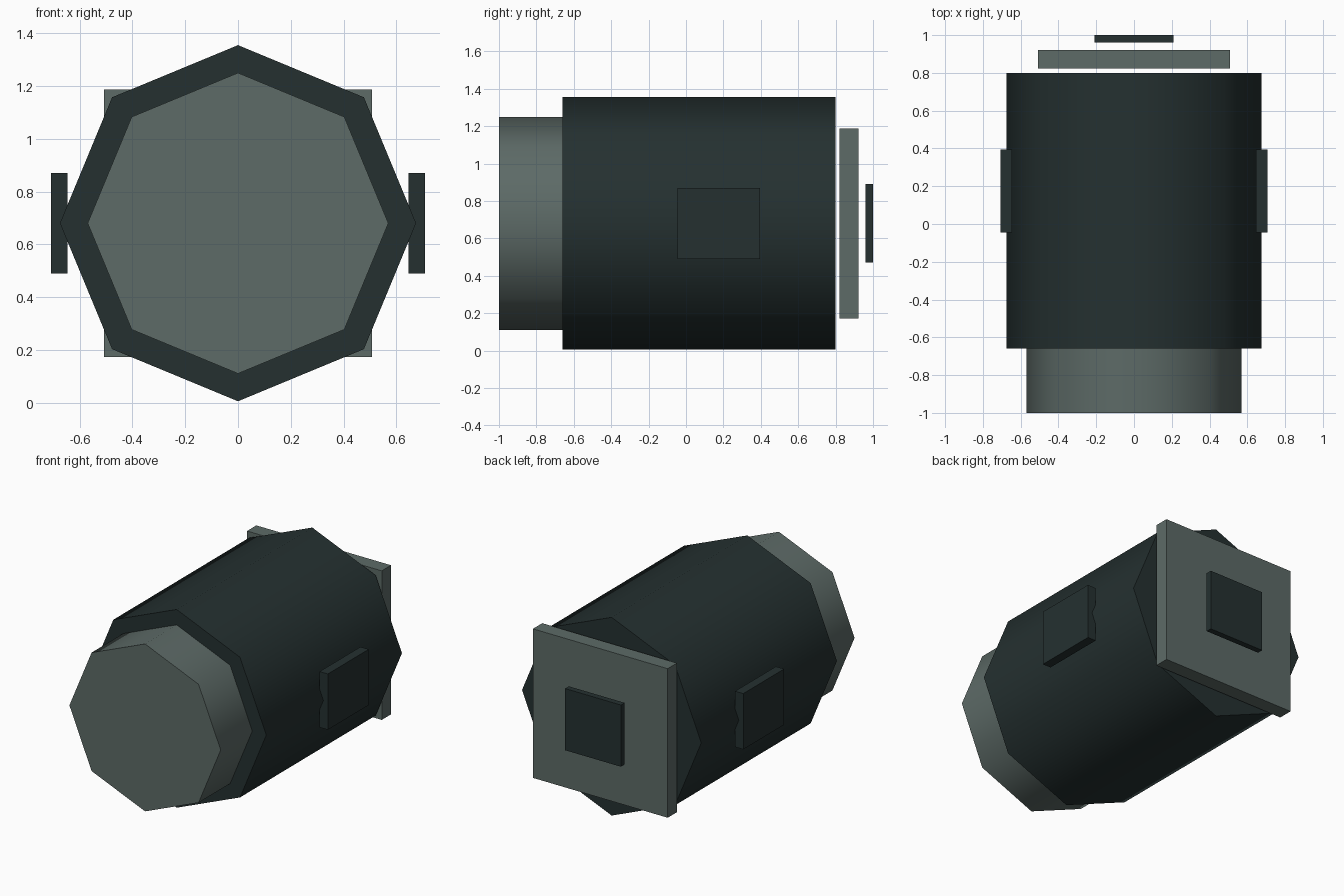
import bpy
from math import radians

cube = bpy.data.objects.get("Cube")
if cube:
    bpy.data.objects.remove(cube, do_unlink=True)


def make_material(name, rgb):
    mat = bpy.data.materials.new(name)
    mat.use_nodes = True
    color = (*rgb, 1.0)
    mat.diffuse_color = color
    mat.node_tree.nodes["Principled BSDF"].inputs["Base Color"].default_value = color
    return mat


dark = make_material("dark slate", (0.018, 0.030, 0.030))
grey = make_material("grey green", (0.109, 0.145, 0.135))
AXIS_Z = 0.68


def finish(name, mat):
    obj = bpy.context.object
    obj.name = name
    obj.data.materials.append(mat)
    return obj


def drum(name, radius, y0, y1, mat):
    """Eight-sided drum lying along y, with smooth sides and flat caps."""
    bpy.ops.mesh.primitive_cylinder_add(
        vertices=8, radius=radius, depth=y1 - y0,
        location=(0, (y0 + y1) / 2, AXIS_Z), rotation=(radians(90), 0, 0))
    finish(name, mat)
    bpy.ops.object.shade_smooth_by_angle(angle=radians(60))


def box(name, center, size, mat):
    bpy.ops.mesh.primitive_cube_add(size=1, location=center)
    obj = finish(name, mat)
    obj.scale = size
    bpy.ops.object.transform_apply(location=False, rotation=False, scale=True)


# Main body and narrower front barrel
drum("body", 0.675, -0.66, 0.80, dark)
drum("front_barrel", 0.57, -1.0, -0.66, grey)

# Square back plate and its small cover, each set off by a gap
box("back_plate", (0, 0.872, AXIS_Z), (1.015, 0.10, 1.015), grey)
box("back_cover", (0, 0.98, AXIS_Z), (0.42, 0.04, 0.42), dark)

# Side pads
for side, name in ((1, "left_pad"), (-1, "right_pad")):
    box(name, (side * 0.677, 0.175, AXIS_Z), (0.062, 0.44, 0.38), dark)
